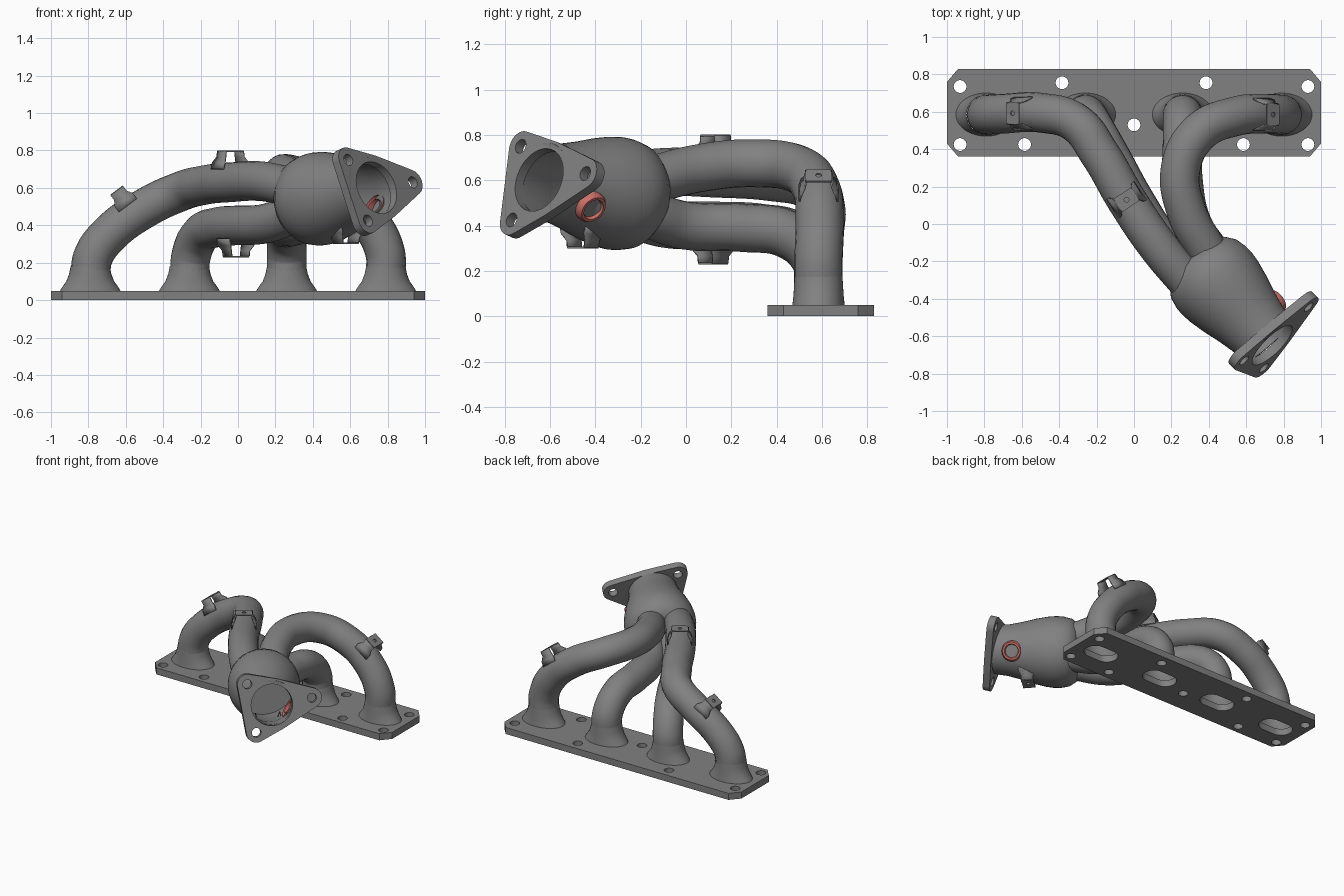
import bpy, bmesh, math
from mathutils import Vector, Matrix
from mathutils.geometry import convex_hull_2d

if "Cube" in bpy.data.objects:
    bpy.data.objects.remove(bpy.data.objects["Cube"], do_unlink=True)


def material(name, rgb):
    m = bpy.data.materials.new(name)
    m.use_nodes = True
    m.diffuse_color = (*rgb, 1)
    m.node_tree.nodes["Principled BSDF"].inputs["Base Color"].default_value = (*rgb, 1)
    return m


STEEL = material("cast grey", (0.22, 0.22, 0.22))
RED = material("sensor red", (0.6, 0.16, 0.14))


def frame(origin, normal, along=None):
    """Matrix with local z on the normal and local x on the given direction."""
    z = Vector(normal).normalized()
    x = Vector(along) if along else z.orthogonal()
    x = (x - z * x.dot(z)).normalized()
    m = Matrix((x, z.cross(x), z)).transposed().to_4x4()
    m.translation = Vector(origin)
    return m


def select(ob):
    bpy.ops.object.select_all(action='DESELECT')
    ob.select_set(True)
    bpy.context.view_layer.objects.active = ob


def finish(ob, mat, angle=35):
    select(ob)
    if ob.type == 'CURVE':
        bpy.ops.object.convert(target='MESH')
        ob = bpy.context.object
    bm = bmesh.new()
    bm.from_mesh(ob.data)
    bmesh.ops.remove_doubles(bm, verts=bm.verts, dist=0.0002)
    bm.to_mesh(ob.data)
    bm.free()
    ob.data.materials.clear()
    ob.data.materials.append(mat)
    bpy.ops.object.shade_smooth_by_angle(angle=math.radians(angle))
    return ob


def add(name, data, matrix=Matrix()):
    ob = bpy.data.objects.new(name, data)
    bpy.context.collection.objects.link(ob)
    ob.matrix_world = matrix
    return ob


def loft(name, rings, matrix, mat=STEEL, n=48):
    """Skin of elliptical rings (rx, ry, height)."""
    bm = bmesh.new()
    rows = [[bm.verts.new((rx * math.cos(k * math.tau / n), ry * math.sin(k * math.tau / n), h))
             for k in range(n)] for rx, ry, h in rings]
    for a, b in zip(rows, rows[1:]):
        for k in range(n):
            j = (k + 1) % n
            bm.faces.new((a[k], a[j], b[j], b[k]))
    me = bpy.data.meshes.new(name)
    bm.to_mesh(me)
    bm.free()
    return finish(add(name, me, matrix), mat)


def lathe(name, profile, matrix, mat=STEEL):
    return loft(name, [(r, r, h) for r, h in profile], matrix, mat)


def circle(x, y, r, n=32):
    return [(x + r * math.cos(k * math.tau / n), y + r * math.sin(k * math.tau / n)) for k in range(n)]


def slot(x, y, half, r):
    return [(px + math.copysign(half - r, px - x), py) for px, py in circle(x, y, r, 30)]


def sheet(name, outlines, thick, matrix):
    """Flat plate: first outline is the edge, the others are holes."""
    cu = bpy.data.curves.new(name, 'CURVE')
    cu.dimensions, cu.fill_mode, cu.extrude = '2D', 'BOTH', thick / 2
    for pts in outlines:
        sp = cu.splines.new('POLY')
        sp.points.add(len(pts) - 1)
        for p, (x, y) in zip(sp.points, pts):
            p.co = (x, y, 0, 1)
        sp.use_cyclic_u = True
    return finish(add(name, cu, matrix), STEEL)


def pipe(name, pts, r=0.106):
    cu = bpy.data.curves.new(name, 'CURVE')
    cu.dimensions, cu.bevel_depth, cu.bevel_resolution = '3D', r, 8
    sp = cu.splines.new('BEZIER')
    sp.resolution_u = 10
    sp.bezier_points.add(len(pts) - 1)
    for p, co in zip(sp.bezier_points, pts):
        p.co = co
        p.handle_left_type = p.handle_right_type = 'AUTO'
    return finish(add(name, cu), STEEL, 60)


# Head plate with bolt holes and oval ports
PY = 0.585
edge = [(-1, .43), (-.94, .36), (.94, .36), (1, .43), (1, .76), (.94, .83), (-.94, .83), (-1, .76)]
bolts = [(s * x, y) for s in (-1, 1) for x, y in ((.93, .735), (.93, .425), (.585, .425), (.385, .755))]
ports = [-.79, -.26, .26, .79]
sheet("head_plate", [edge] + [circle(x, y, .034) for x, y in bolts + [(0, .53)]]
      + [slot(x, PY, .13, .08) for x in ports], .05, Matrix.Translation((0, 0, .025)))

# Flared pipe feet
for i, x in enumerate(ports):
    loft(f"port_foot_{i + 1}", [(.165, .116, .045), (.15, .113, .07), (.128, .11, .1),
                                (.113, .108, .14), (.105, .105, .18)], Matrix.Translation((x, PY, 0)))

# Runner pipes
pipe("runner_1", [(-.79, PY, .13), (-.775, PY, .23), (-.69, .59, .35), (-.5, .595, .49),
                  (-.31, .54, .58), (-.18, .37, .615), (-.04, .13, .63), (.13, -.12, .635), (.3, -.32, .6)])
pipe("runner_2", [(-.26, PY, .13), (-.25, .575, .24), (-.2, .49, .35), (-.11, .33, .39),
                  (0, .13, .4), (.15, -.1, .41), (.32, -.28, .47)])
pipe("runner_3", [(.26, PY, .13), (.26, .57, .25), (.26, .45, .36), (.26, .25, .39),
                  (.31, 0, .4), (.42, -.17, .45)])
pipe("runner_4", [(.79, PY, .13), (.785, PY, .26), (.7, .59, .42), (.54, .575, .56),
                  (.35, .49, .65), (.25, .3, .675), (.28, .07, .655), (.4, -.16, .6)])

# Collector body, hollow towards the outlet
AXIS = Vector((.66, -.735, .126)).normalized()
HUB = Vector((.4, -.27, .535))
lathe("collector", [(0, -.11), (.15, -.11), (.2, -.09), (.235, -.04), (.248, .02), (.25, .06), (.244, .12),
                    (.225, .21), (.2, .3), (.18, .39), (.17, .485), (.15, .485), (.16, .39),
                    (.18, .3), (.22, .12), (.22, .03), (0, .03)], frame(HUB, AXIS))

# Three-bolt outlet flange
NORMAL = Vector((.667, -.68, .3)).normalized()
lugs = [Vector(p) for p in ((.59, -.73, .75), (.935, -.445, .63), (.695, -.77, .425))]
centre = sum(lugs, Vector()) / 3
face = frame(centre, NORMAL, lugs[1] - centre)
flat = [(face.inverted() @ p).to_2d() for p in lugs]
cloud = [q for p in flat for q in circle(p.x, p.y, .07)] + circle(0, 0, .185, 48)
rim = [cloud[i] for i in convex_hull_2d([Vector(q) for q in cloud])]
sheet("outlet_flange", [rim, circle(0, 0, .145, 48)] + [circle(p.x, p.y, .032) for p in flat],
      .05, face @ Matrix.Translation((0, 0, -.025)))

# Sensor boss
boss = frame(HUB + AXIS * .335, (.69, .52, -.51))
lathe("sensor_boss", [(.072, .15), (.072, .195), (.062, .212), (.05, .212), (.045, .2), (.045, .15)], boss, RED)
lathe("sensor_seat", [(.046, .15), (.046, .196), (0, .196)], boss)


# Heat-shield clips straddling the pipes
def clip(name, origin, normal, along):
    m = frame(origin, normal, along)
    w, h, s = .042, .062, .055
    top = [(-w, -s), (w, -s), (w, s), (-w, s)]
    sheet(name + "_top", [top, circle(0, 0, .013, 16)], .008, m @ Matrix.Translation((0, 0, h)))
    for side in (-1, 1):
        bm = bmesh.new()
        path = [(s, h, w), (s + .004, .03, w), (s + .02, 0, w + .018), (s + .03, -.035, w + .018)]
        rows = [[bm.verts.new((e * half, side * y, z)) for e in (-1, 1)] for y, z, half in path]
        for a, b in zip(rows, rows[1:]):
            bm.faces.new((a[0], a[1], b[1], b[0]) if side < 0 else (a[1], a[0], b[0], b[1]))
        me = bpy.data.meshes.new(name + "_leg")
        bm.to_mesh(me)
        bm.free()
        leg = add(name + "_leg", me, m)
        mod = leg.modifiers.new("thickness", 'SOLIDIFY')
        mod.thickness, mod.offset = .008, 0
        finish(leg, STEEL, 30)


clip("clip_1", (-.61, .592, .535), (-.6, 0, .8), (.8, 0, .6))
clip("clip_2", (-.04, .13, .735), (0, 0, 1), (.55, -.83, 0))
clip("clip_3", (-.01, .12, .295), (0, 0, -1), (.55, -.83, 0))
clip("clip_4", (.705, .585, .57), (.6, 0, .8), (-.8, 0, .6))
clip("clip_5", (.575, -.455, .365), (0, 0, -1), AXIS)
